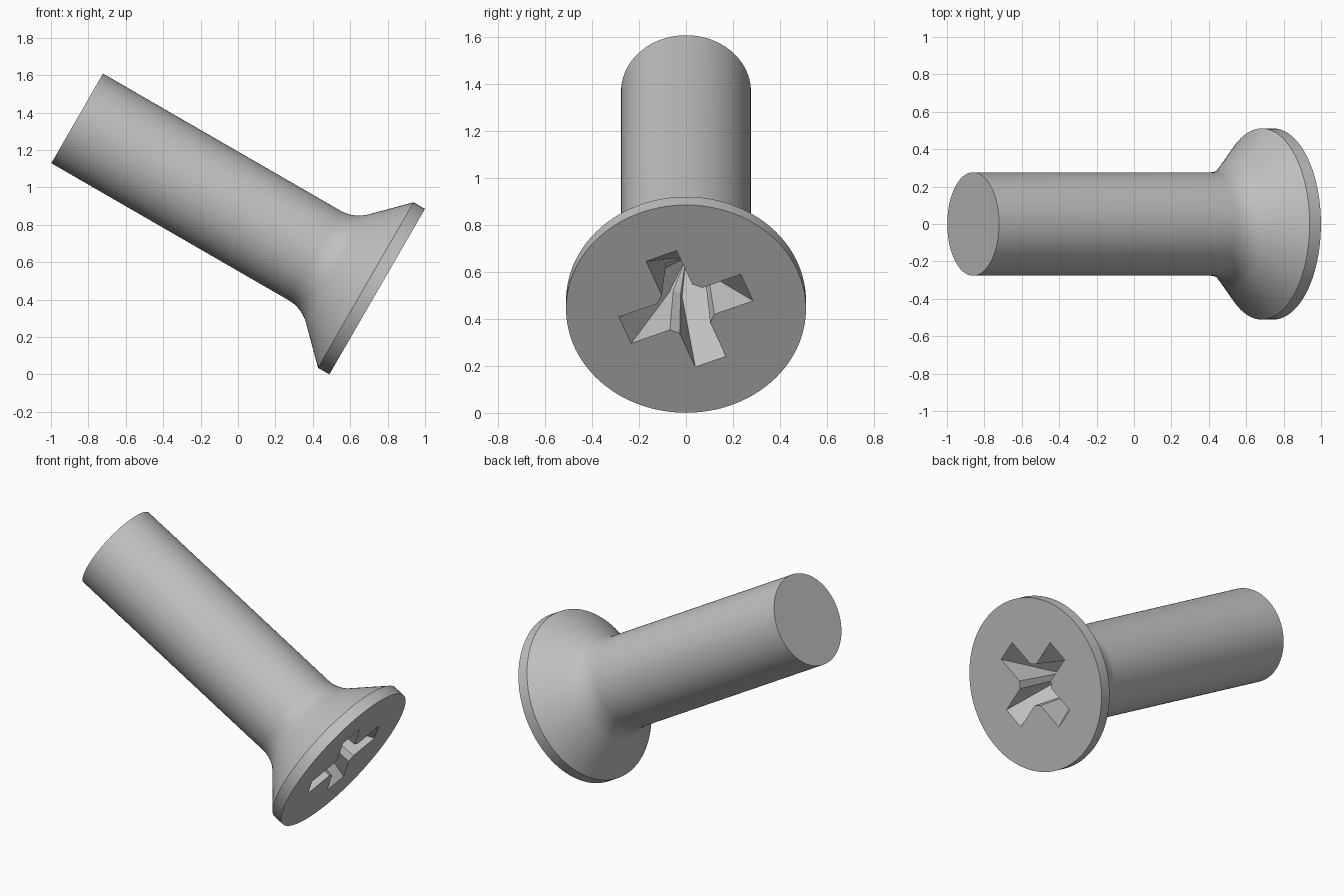
import bpy, bmesh, math
from mathutils import Matrix, Vector

if "Cube" in bpy.data.objects:
    bpy.data.objects.remove(bpy.data.objects["Cube"])

HEAD_R, SHANK_R, LENGTH, RIM = 0.511, 0.2765, 1.852, 0.07
FILLET, SEGMENTS = 0.2, 96

steel = bpy.data.materials.new("steel_grey")
steel.use_nodes = True
colour = (0.53, 0.53, 0.53, 1)
steel.diffuse_color = colour
steel.node_tree.nodes["Principled BSDF"].inputs["Base Color"].default_value = colour

bm = bmesh.new()


def circle(r, z):
    steps = [2 * math.pi * i / SEGMENTS for i in range(SEGMENTS)]
    return [(r * math.cos(a), r * math.sin(a), z) for a in steps]


def cross(reach, corner, half_width, z):
    """Cross outline with chamfered inner corners, four points per arm."""
    arm = ((corner, -half_width), (reach, -half_width),
           (reach, half_width), (corner, half_width))
    points = []
    for k in range(4):
        turn = Matrix.Rotation(math.radians(22 + 90 * k), 4, 'Z')
        points += [turn @ Vector((x, y, z)) for x, y in arm]
    return points


def skin(rings, inward):
    """Skin counter-clockwise rings from top to bottom; cap the last one."""
    loops = [[bm.verts.new(p) for p in ring] for ring in rings]
    for a, b in zip(loops, loops[1:]):
        for i in range(len(a)):
            j = (i + 1) % len(a)
            quad = (a[i], a[j], b[j], b[i])
            bm.faces.new(quad if inward else quad[::-1])
    bm.faces.new(loops[-1] if inward else loops[-1][::-1])
    return loops[0]


# Screw body: thin rim, 45 degree cone, fillet, plain shank
profile = [(HEAD_R, 0), (HEAD_R, -RIM)]
tangent_z = -RIM - (HEAD_R - SHANK_R) - FILLET * math.tan(math.pi / 8)
for i in range(9):
    a = math.radians(45 * (1 - i / 8))
    profile.append((SHANK_R + FILLET * (1 - math.cos(a)),
                    tangent_z + FILLET * math.sin(a)))
profile.append((SHANK_R, -LENGTH))
outer = skin([circle(r, z) for r, z in profile], False)

# Cross recess: sloped arm floors and a shallow pointed bottom
inner = skin([cross(0.28, 0.102, 0.07, 0), cross(0.1, 0.082, 0.058, -0.3),
              cross(0.012, 0.01, 0.007, -0.42)], True)

# Flat head face between the rim and the recess
edges = [bm.edges.get((loop[i - 1], loop[i]))
         for loop in (outer, inner) for i in range(len(loop))]
filled = bmesh.ops.triangle_fill(bm, edges=edges, use_beauty=True, normal=(0, 0, 1))
bm.normal_update()
for item in filled["geom"]:
    if isinstance(item, bmesh.types.BMFace) and item.normal.z < 0:
        item.normal_flip()

# Lay the screw down, head low on the right
bm.transform(Matrix.Translation((0.744, 0, 0.443))
             @ Matrix.Rotation(math.radians(120), 4, 'Y'))
mesh = bpy.data.meshes.new("countersunk_screw")
bm.to_mesh(mesh)
bm.free()
mesh.materials.append(steel)
screw = bpy.data.objects.new("countersunk_screw", mesh)
bpy.context.collection.objects.link(screw)
bpy.ops.object.select_all(action='DESELECT')
bpy.context.view_layer.objects.active = screw
screw.select_set(True)
bpy.ops.object.shade_smooth_by_angle(angle=math.radians(20))
